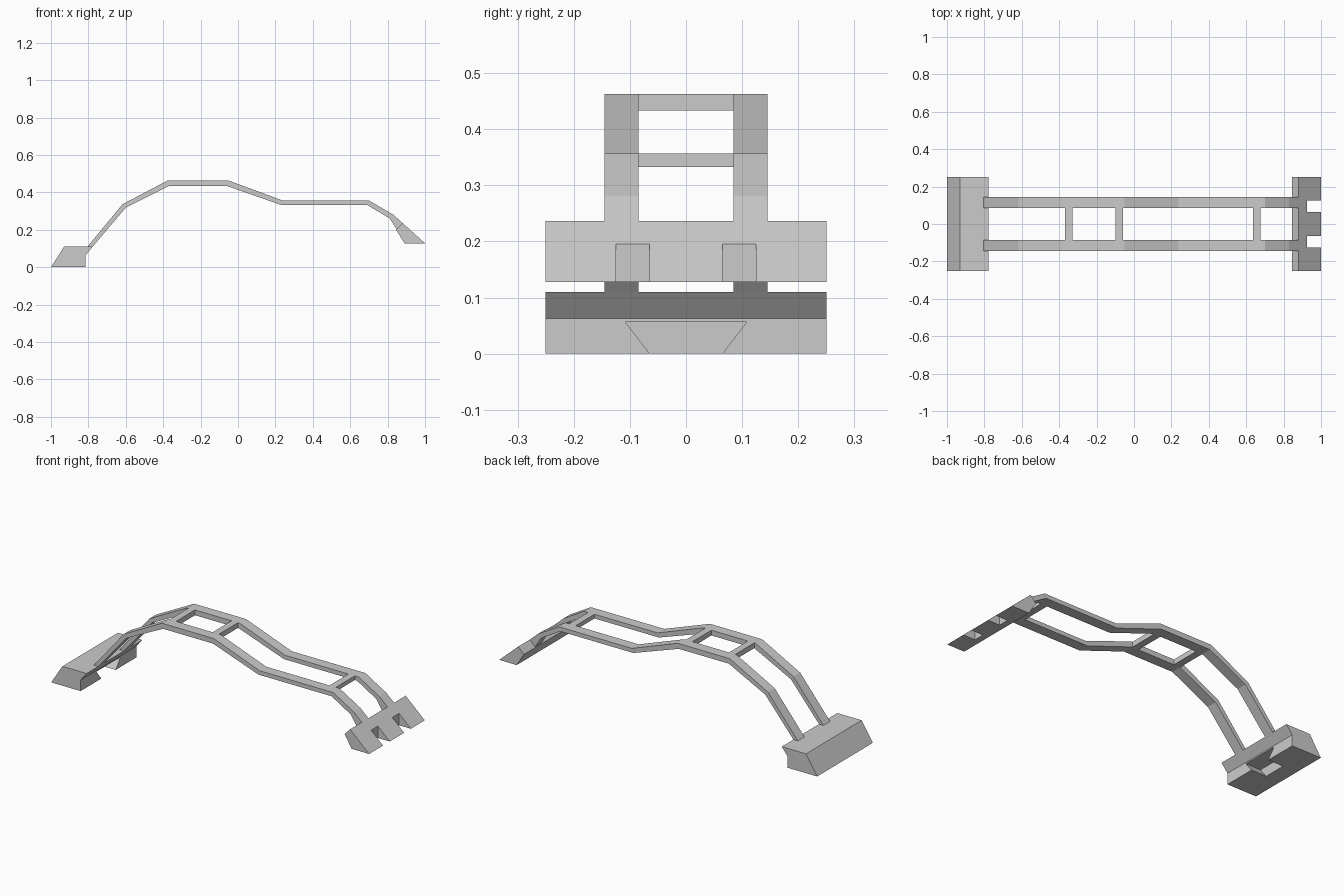
import bpy
import bmesh
from mathutils import Vector

cube = bpy.data.objects.get("Cube")
if cube:
    bpy.data.objects.remove(cube, do_unlink=True)

grey = bpy.data.materials.new("plain grey")
grey.use_nodes = True
grey.diffuse_color = (0.6, 0.6, 0.6, 1)
grey.node_tree.nodes["Principled BSDF"].inputs["Base Color"].default_value = grey.diffuse_color


def prism(name, profile, start, end, axis="y"):
    """Extrude a flat profile: (x, z) along y, or (y, z) along x."""
    bm = bmesh.new()
    place = (lambda a, b: (a, start, b)) if axis == "y" else (lambda a, b: (start, a, b))
    face = bm.faces.new([bm.verts.new(place(a, b)) for a, b in profile])
    extruded = bmesh.ops.extrude_face_region(bm, geom=[face])
    offset = Vector((0, end - start, 0) if axis == "y" else (end - start, 0, 0))
    moved = [g for g in extruded["geom"] if isinstance(g, bmesh.types.BMVert)]
    bmesh.ops.translate(bm, verts=moved, vec=offset)
    bmesh.ops.recalc_face_normals(bm, faces=bm.faces)
    mesh = bpy.data.meshes.new(name)
    bm.to_mesh(mesh)
    bm.free()
    mesh.materials.append(grey)
    obj = bpy.data.objects.new(name, mesh)
    bpy.context.collection.objects.link(obj)
    return obj


def box_profile(x0, x1, z0, z1):
    return [(x0, z0), (x1, z0), (x1, z1), (x0, z1)]


def cut(target, cutter):
    """Subtract the cutter from the target and discard it."""
    cutter.hide_render = True
    mod = target.modifiers.new("cut", "BOOLEAN")
    mod.operation = "DIFFERENCE"
    mod.solver = "EXACT"
    mod.object = cutter
    bpy.context.view_layer.objects.active = target
    bpy.ops.object.modifier_apply(modifier=mod.name)
    bpy.data.objects.remove(cutter, do_unlink=True)


# Twin bent rails
rail_top = [(-0.805, 0.11), (-0.617, 0.337), (-0.377, 0.463), (-0.05, 0.463),
            (0.238, 0.357), (0.70, 0.357), (0.83, 0.281), (0.88, 0.236)]
rail_bottom = [(-0.777, 0.11), (-0.60, 0.318), (-0.37, 0.433), (-0.056, 0.433),
               (0.23, 0.333), (0.69, 0.333), (0.81, 0.262), (0.848, 0.203)]
for side, inner, outer in (("front", -0.085, -0.145), ("back", 0.085, 0.145)):
    prism(side + "_rail", rail_top + rail_bottom[::-1], inner, outer)

# Crossbars between the rails
for name, x, low, high in (("upper_crossbar_outer", -0.37, 0.433, 0.463),
                           ("upper_crossbar_inner", -0.10, 0.433, 0.463),
                           ("lower_crossbar", 0.635, 0.333, 0.357)):
    prism(name, box_profile(x, x + 0.04, low, high), -0.085, 0.085)

# Wedge foot with a dovetail pocket underneath
foot = prism("wedge_foot", [(-1, 0), (-0.93, 0.11), (-0.777, 0.11),
                            (-0.815, 0.063), (-0.815, 0)], -0.25, 0.25)
pocket = [(-0.065, 0), (-0.108, 0.056), (0.108, 0.056), (0.065, 0)]
pocket = [(y * 1.0, z) for y, z in pocket]
pocket[0], pocket[-1] = (-0.057, -0.01), (0.057, -0.01)
cut(foot, prism("pocket_cutter", pocket, -0.91, -0.80, "x"))

# Sloped end plate with two slots
plate = prism("slotted_end_plate", [(0.88, 0.236), (1, 0.128), (0.89, 0.128),
                                    (0.845, 0.2)], -0.25, 0.25)
for y in (-0.125, 0.065):
    cut(plate, prism("slot_cutter", box_profile(0.925, 1.1, 0, 0.4), y, y + 0.06))
